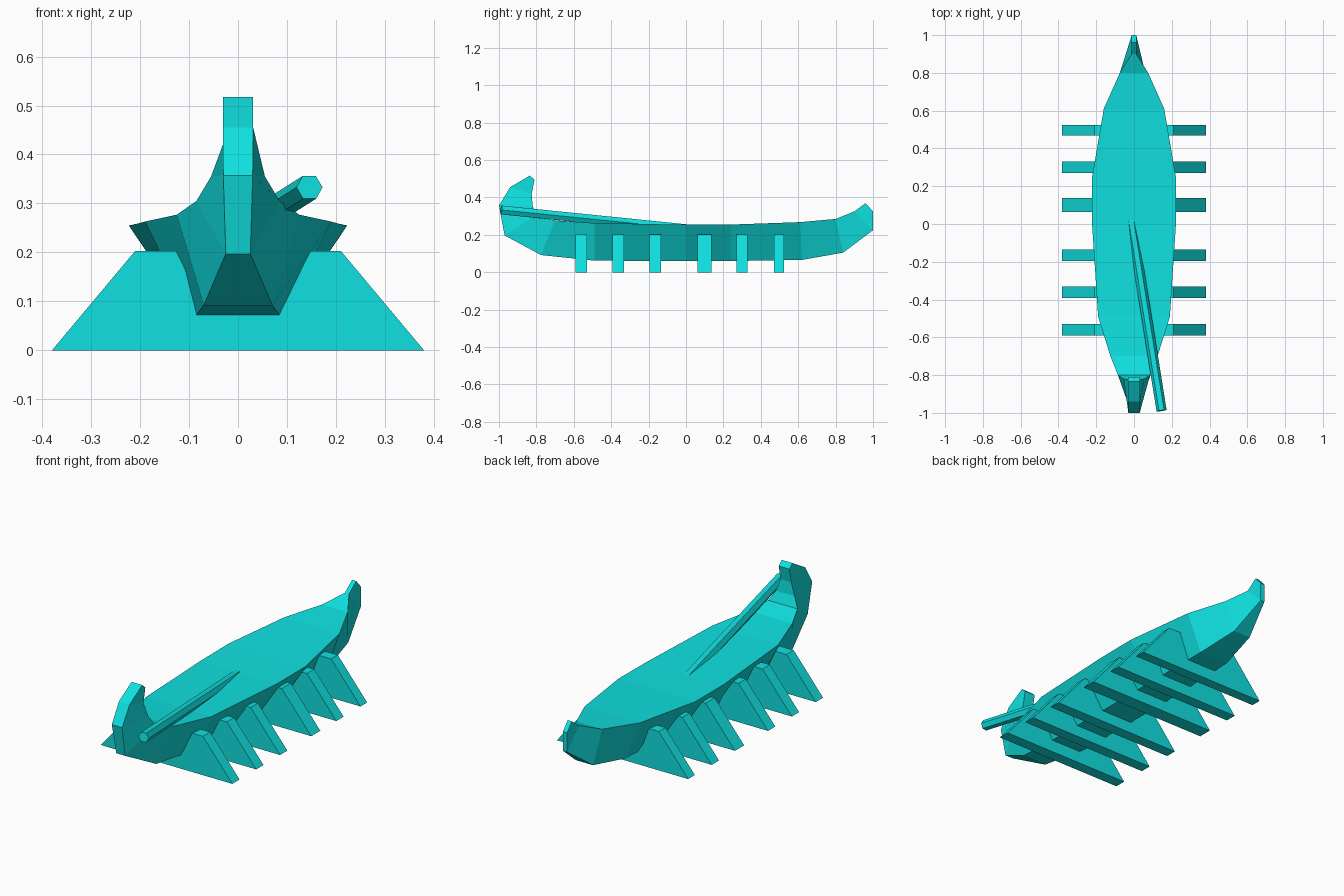
import bpy, bmesh, math
from mathutils import Vector

if "Cube" in bpy.data.objects:
    bpy.data.objects.remove(bpy.data.objects["Cube"])

mat = bpy.data.materials.new("cyan")
mat.diffuse_color = (0.005, 0.75, 0.75, 1)
mat.use_nodes = True
mat.node_tree.nodes["Principled BSDF"].inputs["Base Color"].default_value = mat.diffuse_color


def loft(name, rings):
    """Skin a list of equal-length closed rings and cap both ends."""
    bm = bmesh.new()
    loops = [[bm.verts.new(p) for p in ring] for ring in rings]
    n = len(loops[0])
    for a, b in zip(loops, loops[1:]):
        for i in range(n):
            j = (i + 1) % n
            bm.faces.new((a[i], a[j], b[j], b[i]))
    bm.faces.new(loops[0])
    bm.faces.new(loops[-1])
    bmesh.ops.recalc_face_normals(bm, faces=bm.faces)
    mesh = bpy.data.meshes.new(name)
    bm.to_mesh(mesh)
    bm.free()
    mesh.materials.append(mat)
    obj = bpy.data.objects.new(name, mesh)
    bpy.context.collection.objects.link(obj)
    return obj


# Hull: each station is keel (y, z, half width) then deck (y, z, half width)
stations = [
    (-0.835, 0.517, 0.031, -0.81, 0.495, 0.031),
    (-0.94, 0.455, 0.031, -0.825, 0.42, 0.031),
    (-1.0, 0.357, 0.030, -0.82, 0.355, 0.055),
    (-0.97, 0.197, 0.025, -0.80, 0.305, 0.085),
    (-0.775, 0.092, 0.070, -0.70, 0.277, 0.125),
    (-0.49, 0.062, 0.092, -0.49, 0.263, 0.19),
    (0.0, 0.060, 0.092, 0.0, 0.254, 0.222),
    (0.24, 0.060, 0.092, 0.24, 0.255, 0.223),
    (0.62, 0.066, 0.085, 0.61, 0.268, 0.16),
    (0.84, 0.105, 0.050, 0.80, 0.285, 0.075),
    (1.0, 0.225, 0.012, 0.90, 0.325, 0.012),
    (1.0, 0.325, 0.012, 0.96, 0.37, 0.012),
]
loft("hull", [[(-kw, ky, kz), (kw, ky, kz), (dw, dy, dz), (-dw, dy, dz)]
              for ky, kz, kw, dy, dz, dw in stations])

# Cradle supports under the hull
supports = [(-0.56, 0.06), (-0.362, 0.06), (-0.165, 0.06),
            (0.10, 0.075), (0.30, 0.06), (0.497, 0.055)]
for i, (y, t) in enumerate(supports):
    loft(f"support_{i + 1}",
         [[(-0.38, yy, 0), (0.38, yy, 0), (0.21, yy, 0.203), (-0.21, yy, 0.203)]
          for yy in (y - t / 2, y + t / 2)])

# Six-sided steering oar resting on the deck
start, end = Vector((-0.015, 0.02, 0.231)), Vector((0.146, -0.988, 0.333))
axis = (end - start).normalized()
side = axis.cross(Vector((0, 0, 1))).normalized()
up = side.cross(axis)
hexagon = [0.027 * (side * math.cos(k * math.pi / 3) + up * math.sin(k * math.pi / 3))
           for k in range(6)]
loft("steering_oar", [[c + h for h in hexagon] for c in (start, end)])
